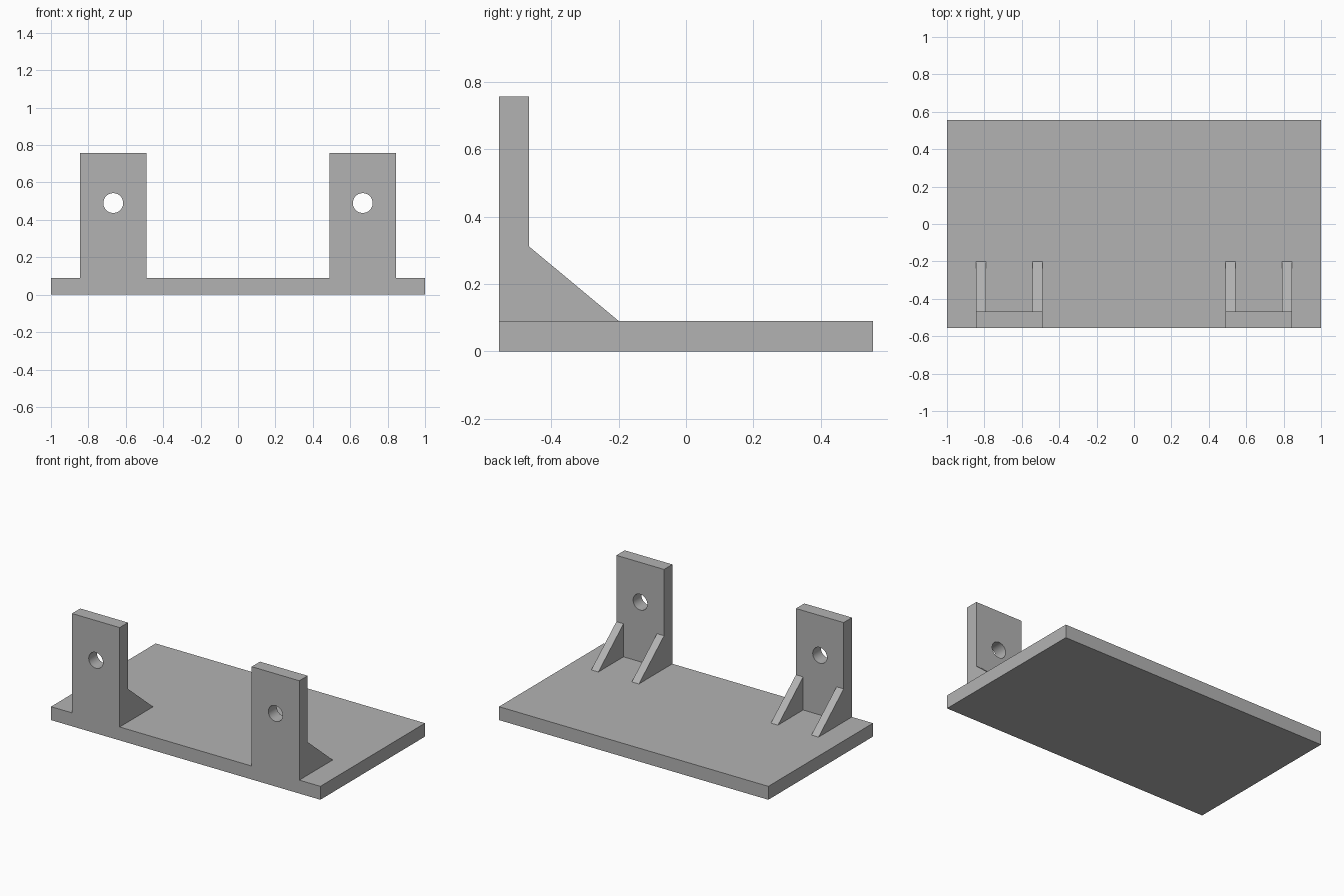
import bpy
import bmesh
import math
from mathutils import Matrix, Vector

cube = bpy.data.objects.get("Cube")
if cube:
    bpy.data.objects.remove(cube, do_unlink=True)

# Main dimensions
FRONT, BACK = -0.555, 0.555
BASE_TOP = 0.09
TAB_IN, TAB_OUT, TAB_TOP = 0.49, 0.844, 0.757
TAB_BACK = -0.467
RIB = 0.053
HOLE_Z, HOLE_R = 0.49, 0.053

grey = bpy.data.materials.new("plain grey")
grey.use_nodes = True
COLOUR = (0.45, 0.45, 0.45, 1)
grey.diffuse_color = COLOUR
grey.node_tree.nodes["Principled BSDF"].inputs["Base Color"].default_value = COLOUR


def finish(name, bm):
    bmesh.ops.recalc_face_normals(bm, faces=bm.faces)
    mesh = bpy.data.meshes.new(name)
    bm.to_mesh(mesh)
    bm.free()
    mesh.materials.append(grey)
    obj = bpy.data.objects.new(name, mesh)
    bpy.context.collection.objects.link(obj)
    return obj


def prism(name, outline, depth):
    """Extrude a closed outline along the depth vector."""
    bm = bmesh.new()
    face = bm.faces.new([bm.verts.new(p) for p in outline])
    result = bmesh.ops.extrude_face_region(bm, geom=[face], use_keep_orig=True)
    moved = [v for v in result["geom"] if isinstance(v, bmesh.types.BMVert)]
    bmesh.ops.translate(bm, verts=moved, vec=Vector(depth))
    return finish(name, bm)


def box(name, x0, x1, y0, y1, z0, z1):
    outline = [(x0, y0, z0), (x1, y0, z0), (x1, y0, z1), (x0, y0, z1)]
    return prism(name, outline, (0, y1 - y0, 0))


def drill(obj, x):
    """Cut a round hole through an upright tab."""
    bm = bmesh.new()
    place = Matrix.Translation((x, FRONT, HOLE_Z)) @ Matrix.Rotation(math.pi / 2, 4, "X")
    bmesh.ops.create_cone(bm, cap_ends=True, segments=48, radius1=HOLE_R,
                          radius2=HOLE_R, depth=0.5, matrix=place)
    cutter = finish("hole_cutter", bm)
    cutter.hide_render = True
    mod = obj.modifiers.new("hole", "BOOLEAN")
    mod.operation = "DIFFERENCE"
    mod.solver = "EXACT"
    mod.object = cutter
    bpy.ops.object.select_all(action="DESELECT")
    bpy.context.view_layer.objects.active = obj
    obj.select_set(True)
    bpy.ops.object.modifier_apply(modifier=mod.name)
    bpy.data.objects.remove(cutter, do_unlink=True)
    bpy.ops.object.shade_smooth_by_angle(angle=math.radians(30))


# Flat base
box("base_plate", -1, 1, FRONT, BACK, 0, BASE_TOP)

# Two drilled upright tabs, each braced by a pair of triangular ribs
for side, sign in (("left", 1), ("right", -1)):
    x0, x1 = sorted((sign * TAB_IN, sign * TAB_OUT))
    tab = box(side + "_tab", x0, x1, FRONT, TAB_BACK, BASE_TOP, TAB_TOP)
    drill(tab, (x0 + x1) / 2)
    for label, edge in (("inner", TAB_IN), ("outer", TAB_OUT - RIB)):
        x = sign * edge
        triangle = [(x, TAB_BACK, BASE_TOP), (x, -0.2, BASE_TOP), (x, TAB_BACK, 0.312)]
        prism(f"{side}_{label}_rib", triangle, (sign * RIB, 0, 0))
